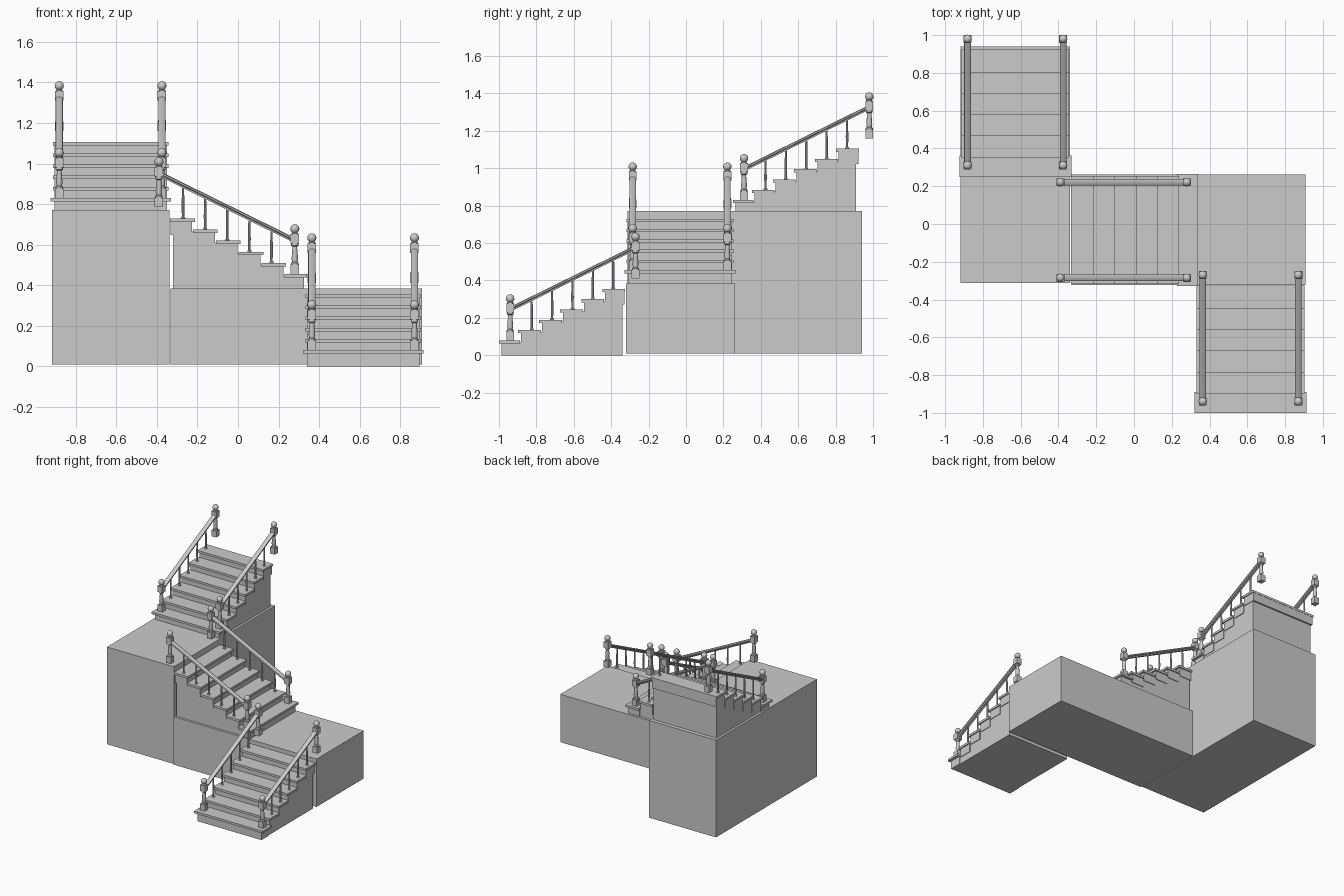
import bpy, bmesh, math
from mathutils import Matrix, Vector

if "Cube" in bpy.data.objects:
    bpy.data.objects.remove(bpy.data.objects["Cube"])

STEPS, RISE, RUN = 6, 0.055, 0.1125
RAIL_X = 0.253                  # rail offset from flight centre
NEWEL_Y = (0.06, 0.73)          # first and last post along the flight


def box(bm, x0, x1, y0, y1, z0, z1):
    m = Matrix.Translation(((x0 + x1) / 2, (y0 + y1) / 2, (z0 + z1) / 2))
    m = m @ Matrix.Diagonal((x1 - x0, y1 - y0, z1 - z0, 1))
    bmesh.ops.create_cube(bm, size=1, matrix=m)


def loft(bm, rings):
    """Skin a list of closed rings and cap both ends."""
    vs = [[bm.verts.new(p) for p in r] for r in rings]
    n = len(vs[0])
    for a, b in zip(vs, vs[1:]):
        for i in range(n):
            bm.faces.new((a[i], a[(i + 1) % n], b[(i + 1) % n], b[i]))
    bm.faces.new(vs[0][::-1])
    bm.faces.new(vs[-1])


def lathe(bm, x, y, z, profile, n=12):
    loft(bm, [[Vector((x + r * math.cos(2 * math.pi * i / n),
                       y + r * math.sin(2 * math.pi * i / n), z + h))
               for i in range(n)] for r, h in profile])


def finish(name, bm, matrix=Matrix.Identity(4), smooth=False):
    bmesh.ops.recalc_face_normals(bm, faces=bm.faces[:])
    me = bpy.data.meshes.new(name)
    bm.to_mesh(me)
    bm.free()
    ob = bpy.data.objects.new(name, me)
    bpy.context.collection.objects.link(ob)
    ob.matrix_world = matrix
    if smooth:
        bpy.ops.object.select_all(action='DESELECT')
        ob.select_set(True)
        bpy.context.view_layer.objects.active = ob
        bpy.ops.object.shade_smooth_by_angle(angle=math.radians(35))


def newel(bm, x, y, z):
    # square foot, turned shaft, square head, neck and ball
    b = 0.021
    box(bm, x - b, x + b, y - b, y + b, z, z + 0.048)
    lathe(bm, x, y, z, [(0.019, 0.046), (0.019, 0.055), (0.013, 0.06), (0.016, 0.075),
                        (0.012, 0.125), (0.012, 0.135), (0.018, 0.14), (0.018, 0.152)])
    box(bm, x - b, x + b, y - b, y + b, z + 0.15, z + 0.197)
    lathe(bm, x, y, z, [(0.017, 0.195), (0.017, 0.201), (0.011, 0.206)])
    ball = [(max(0.0225 * math.sin(a), 0.001), 0.2235 - 0.0225 * math.cos(a))
            for a in (math.pi * k / 8 for k in range(9))]
    lathe(bm, x, y, z, ball)


def flight(prefix, matrix):
    # solid stepped core under the treads
    prof = [(0.66, 0.0), (0.03, 0.0)]
    for k in range(STEPS):
        top = 0.07 + k * RISE
        prof += [(0.03 + k * RUN * 0.99, top), (min(0.03 + (k + 1) * RUN * 0.99, 0.66), top)]
    bm = bmesh.new()
    loft(bm, [[Vector((x, y, z)) for y, z in prof] for x in (-0.272, 0.272)])
    finish(prefix + "_core", bm, matrix)

    # step blocks with overhanging treads, first tread wider
    bm = bmesh.new()
    for k in range(STEPS):
        top = 0.08 + k * RISE
        y0 = max(0, k * RUN - 0.01)
        y1 = (k + 1) * RUN - 0.003
        w = 0.297 if k == 0 else 0.285
        box(bm, -0.277, 0.277, y0 + 0.014, y1, max(0, top - 0.083), top - 0.017)
        box(bm, -w, w, y0, y1 + 0.002, top - 0.017, top)
    finish(prefix + "_steps", bm, matrix)

    posts, rods, rails = bmesh.new(), bmesh.new(), bmesh.new()
    slope = STEPS * RISE / (NEWEL_Y[1] - NEWEL_Y[0])
    rail_z = lambda y: 0.08 + 0.166 + (y - NEWEL_Y[0]) * slope
    section = [(-0.010, -0.013), (0.010, -0.013), (0.012, -0.004), (0.018, 0.001),
               (0.017, 0.008), (0.009, 0.013), (-0.009, 0.013), (-0.017, 0.008),
               (-0.018, 0.001), (-0.012, -0.004)]
    for x in (-RAIL_X, RAIL_X):
        for y, z in zip(NEWEL_Y, (0.08, 0.08 + STEPS * RISE)):
            newel(posts, x, y, z)
        # thin balusters, one per tread
        for k in range(1, STEPS):
            y = 0.175 + (k - 1) * 0.109
            z = 0.08 + k * RISE
            h = rail_z(y) - z
            lathe(rods, x, y, z, [(0.010, 0), (0.010, 0.005), (0.006, 0.010),
                                  (0.007, h * 0.4), (0.005, h)], 8)
        # sloping moulded handrail
        loft(rails, [[Vector((x + u, y, rail_z(y) + v)) for u, v in section]
                     for y in NEWEL_Y])
    finish(prefix + "_newel_posts", posts, matrix, True)
    finish(prefix + "_balusters", rods, matrix, True)
    finish(prefix + "_handrails", rails, matrix, True)


# landing blocks
for name, dims in (("lower_landing", (-0.332, 0.907, -0.322, 0.262, 0.01, 0.385)),
                   ("upper_landing", (-0.918, -0.338, -0.312, 0.94, 0.01, 0.772))):
    bm = bmesh.new()
    box(bm, *dims)
    finish(name, bm)

# three flights, each climbing from the previous landing
flight("lower_flight", Matrix.Translation((0.617, -1.0, 0)))
flight("middle_flight", Matrix.Translation((0.34, -0.032, 0.375))
       @ Matrix.Rotation(math.pi / 2, 4, 'Z'))
flight("upper_flight", Matrix.Translation((-0.628, 0.25, 0.75)))
